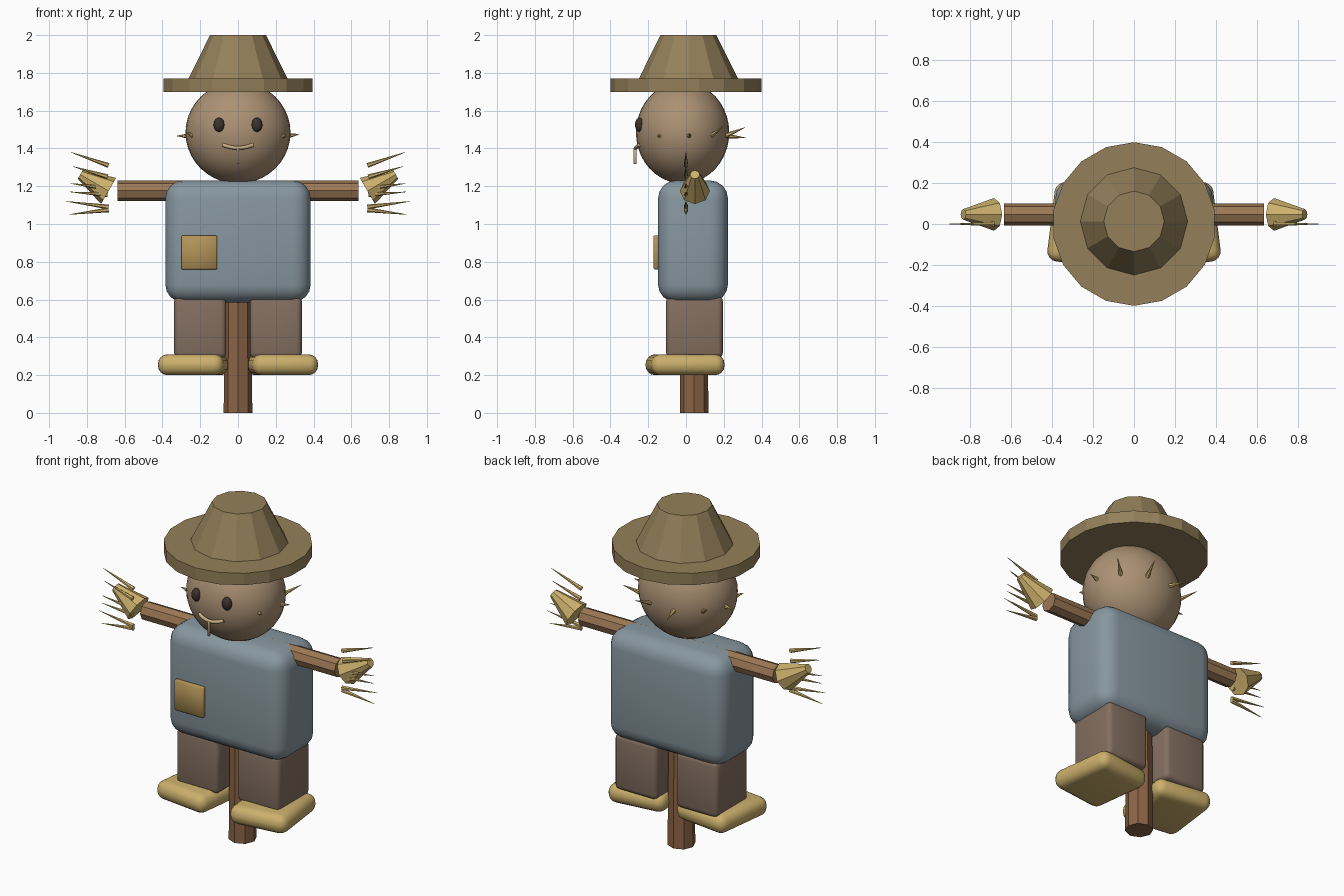
import bpy, bmesh, math
from mathutils import Vector, Matrix

if "Cube" in bpy.data.objects:
    bpy.data.objects.remove(bpy.data.objects["Cube"])


def mat(name, hexa):
    m = bpy.data.materials.new(name)
    c = [int(hexa[i:i + 2], 16) / 255 for i in (0, 2, 4)]
    m.diffuse_color = [((v + 0.055) / 1.055) ** 2.4 for v in c] + [1]
    m.use_nodes = True
    m.node_tree.nodes["Principled BSDF"].inputs["Base Color"].default_value = m.diffuse_color
    return m


FELT = mat("felt", "94805a")
SACK = mat("sackcloth", "ab9174")
SHIRT = mat("shirt", "8797a0")
TROUSER = mat("trouser", "846f60")
STRAW = mat("straw", "ccb06c")
WOOD = mat("wood", "8b6445")
ARMWOOD = mat("arm_wood", "9c7855")
DARK = mat("dark", "3a332e")
THREAD = mat("thread", "c8ae88")
PATCH = mat("patch_cloth", "b39458")


def finish(name, bm, material, smooth=None):
    me = bpy.data.meshes.new(name)
    bm.to_mesh(me)
    bm.free()
    me.materials.append(material)
    ob = bpy.data.objects.new(name, me)
    bpy.context.collection.objects.link(ob)
    if smooth:
        bpy.ops.object.select_all(action='DESELECT')
        ob.select_set(True)
        bpy.context.view_layer.objects.active = ob
        bpy.ops.object.shade_smooth_by_angle(angle=math.radians(smooth))
    return ob


def add_cone(bm, p, q, r1, r2, n):
    p, q = Vector(p), Vector(q)
    rot = (q - p).to_track_quat('Z', 'Y').to_matrix().to_4x4()
    bmesh.ops.create_cone(bm, cap_ends=True, segments=n, radius1=r1, radius2=r2,
                          depth=(q - p).length,
                          matrix=Matrix.Translation((p + q) / 2) @ rot)


def cone(name, p, q, r1, r2, n, material):
    bm = bmesh.new()
    add_cone(bm, p, q, r1, r2, n)
    return finish(name, bm, material)


def box(name, loc, size, bevel, segs, material, turn=0):
    bm = bmesh.new()
    bmesh.ops.create_cube(bm, size=1, matrix=Matrix.Diagonal((*size, 1)))
    bmesh.ops.bevel(bm, geom=bm.edges[:], offset=bevel, segments=segs,
                    profile=0.5, affect='EDGES')
    bmesh.ops.transform(bm, verts=bm.verts[:],
                        matrix=Matrix.Translation(loc) @ Matrix.Rotation(turn, 4, 'Z'))
    return finish(name, bm, material, 50)


def ball(name, loc, radii, material, u=32, v=20):
    bm = bmesh.new()
    bmesh.ops.create_uvsphere(bm, u_segments=u, v_segments=v, radius=1,
                              matrix=Matrix.Translation(loc) @ Matrix.Diagonal((*radii, 1)))
    return finish(name, bm, material, 60)


# Hat
cone("hat_brim", (0, 0, 1.70), (0, 0, 1.77), 0.4, 0.4, 18, FELT)
cone("hat_crown", (0, 0.013, 1.765), (0, 0.013, 2.0), 0.265, 0.148, 12, FELT)

# Head and face
HEAD, HR = Vector((0, -0.018, 1.484)), (0.278, 0.247, 0.27)
ball("head", HEAD, HR, SACK)
for s, side in ((-1, "left"), (1, "right")):
    ball("eye_" + side, (s * 0.1, -0.246, 1.525), (0.029, 0.024, 0.038), DARK, 16, 10)

cu = bpy.data.curves.new("mouth", 'CURVE')
cu.dimensions = '3D'
cu.bevel_depth = 0.01
cu.bevel_resolution = 2
cu.use_fill_caps = True
sp = cu.splines.new('POLY')
sp.points.add(8)
for i, pt in enumerate(sp.points):
    t = i / 4 - 1
    pt.co = (0.08 * t, -0.266 + 0.018 * t * t, 1.403 + 0.016 * t * t, 1)
cu.materials.append(THREAD)
bpy.context.collection.objects.link(bpy.data.objects.new("mouth", cu))
box("mouth_stitch", (0, -0.27, 1.36), (0.012, 0.016, 0.085), 0.002, 1, THREAD)

# Straw poking out around the head: angle, reach, rise
bm = bmesh.new()
for deg, reach, rise in ((-30, 0.02, 0.0), (8, 0.05, 0.01), (40, 0.085, 0.05),
                         (72, 0.10, 0.045), (105, 0.10, -0.01), (140, 0.085, 0.05),
                         (172, 0.05, 0.0), (207, 0.03, 0.02)):
    a = math.radians(deg)
    d = Vector((math.cos(a), math.sin(a), 0))
    base = HEAD + Vector((d.x * HR[0], d.y * HR[1], -0.018)) - d * 0.012
    add_cone(bm, base, base + d * (reach + 0.012) + Vector((0, 0, rise)), 0.014, 0.001, 6)
finish("head_straw", bm, STRAW)

# Shirt and patch
box("shirt", (0, 0.037, 0.908), (0.77, 0.37, 0.645), 0.095, 4, SHIRT)
box("patch", (-0.205, -0.158, 0.85), (0.19, 0.026, 0.18), 0.005, 1, PATCH)

# Post and arm bar
cone("post", (0, 0.043, 0), (0, 0.043, 1.15), 0.076, 0.064, 8, WOOD)
cone("arm_bar", (-0.637, 0.047, 1.177), (0.637, 0.047, 1.177), 0.054, 0.054, 8, ARMWOOD)

# Hand straw: start x, start z, end x, end z
WISPS = ((0.685, 1.31, 0.885, 1.38), (0.69, 1.25, 0.875, 1.305), (0.70, 1.19, 0.89, 1.215),
         (0.69, 1.155, 0.89, 1.17), (0.685, 1.09, 0.91, 1.12), (0.685, 1.075, 0.895, 1.05))

# Paired limbs
for s, side in ((-1, "left"), (1, "right")):
    box("leg_" + side, (s * 0.2, 0.045, 0.455), (0.275, 0.30, 0.33), 0.028, 3, TROUSER)
    box("foot_" + side, (s * 0.232, -0.005, 0.255), (0.35, 0.39, 0.11), 0.05, 4, STRAW,
        s * math.radians(7))
    cone("hand_" + side, (s * 0.685, 0.047, 1.175), (s * 0.835, 0.047, 1.262),
         0.08, 0.026, 8, STRAW)
    bm = bmesh.new()
    for x0, z0, x1, z1 in WISPS:
        add_cone(bm, (s * x0, 0, z0), (s * x1, 0, z1), 0.013, 0.001, 6)
    finish("hand_straw_" + side, bm, STRAW)
